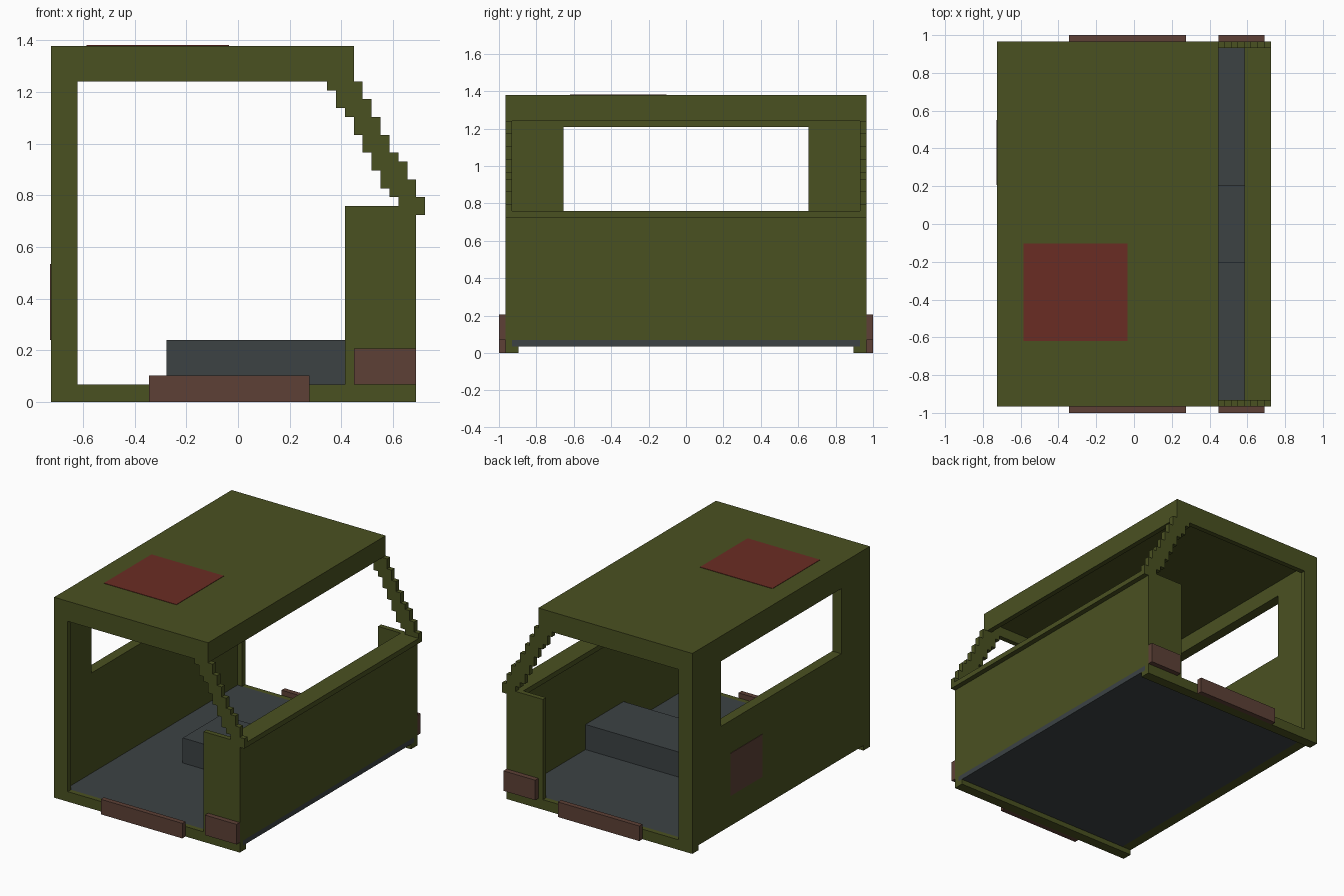
import bpy
import bmesh

if "Cube" in bpy.data.objects:
    bpy.data.objects.remove(bpy.data.objects["Cube"])

U = 2 / 58  # block size: the whole model sits on this grid


def linear(c):
    c /= 255
    return c / 12.92 if c <= 0.04045 else ((c + 0.055) / 1.055) ** 2.4


def material(name, *rgb):
    colour = [linear(c) for c in rgb] + [1]
    mat = bpy.data.materials.new(name)
    mat.use_nodes = True
    mat.diffuse_color = colour
    mat.node_tree.nodes["Principled BSDF"].inputs["Base Color"].default_value = colour
    return mat


olive = material("olive", 74, 81, 33)
slate = material("slate", 60, 66, 68)
brown = material("brown", 93, 64, 54)
red = material("red", 106, 44, 36)


def part(name, mat, *boxes, mirror=False):
    """Object made of boxes (x0, x1, y0, y1, z0, z1) in grid units."""
    bm = bmesh.new()
    for x0, x1, y0, y1, z0, z1 in boxes:
        verts = bmesh.ops.create_cube(bm, size=1)["verts"]
        for v in verts:
            v.co.x = U * (x1 if v.co.x > 0 else x0)
            v.co.y = U * (y1 if v.co.y > 0 else y0)
            v.co.z = U * (z1 if v.co.z > 0 else z0)
    mesh = bpy.data.meshes.new(name)
    bm.to_mesh(mesh)
    bm.free()
    mesh.materials.append(mat)
    obj = bpy.data.objects.new(name, mesh)
    bpy.context.scene.collection.objects.link(obj)
    if mirror:
        mod = obj.modifiers.new("both_sides", "MIRROR")
        mod.use_axis = (False, True, False)
        mod.use_mirror_merge = False
    return obj


# Floor and central engine box
part("floor", slate, (-19, 20, -27, 27, 1, 2))
part("engine_box", slate, (-8, 18, -6, 6, 2, 7))

# Roof slab with a lip above the windscreen
part("roof", olive, (-21, 13, -27, 27, 38, 40), (12, 13, -27, 27, 36, 38))

# Rear wall built around its window
part("rear_wall", olive,
     (-21, -19, -27, 27, 1, 22),
     (-21, -19, -27, 27, 35, 38),
     (-21, -19, -27, -19, 22, 35),
     (-21, -19, 19, 27, 22, 35))

# Nose panel and the ledge on it
part("nose_panel", olive, (18, 20, -27, 27, 2, 21))
part("nose_ledge", olive, (17, 21, -28, 28, 21, 22))

# Side frames: post, roof rail, sill, front side panel, underfloor rail
part("side_frame", olive,
     (-21, -18, 27, 28, 0, 40),
     (-18, 13, 27, 28, 36, 40),
     (-18, 20, 27, 28, 0, 2),
     (12, 20, 27, 28, 2, 22),
     (-21, 20, 26, 27, 0, 1), mirror=True)

# Stepped windscreen pillars, one column per grid step
bottoms = (35, 33, 32, 30, 28, 26, 24, 23, 22, 21, 21)
tops = (36, 36, 36, 36, 34, 32, 30, 28, 27, 25, 23)
part("windscreen_pillar", olive,
     *[(10 + i, 11 + i, 27, 28, b, t) for i, (b, t) in enumerate(zip(bottoms, tops))],
     mirror=True)

# Side steps and front corner guards
part("side_step", brown, (-10, 8, 28, 29, 0, 3), mirror=True)
part("corner_guard", brown, (13, 20, 28, 29, 2, 6), mirror=True)

# Thin painted patches on the roof and rear wall
part("roof_patch", red, (-17, -1, -18, -3, 40, 40.08))
part("rear_patch", brown, (-21.08, -21, 6, 16, 7, 15.5))
